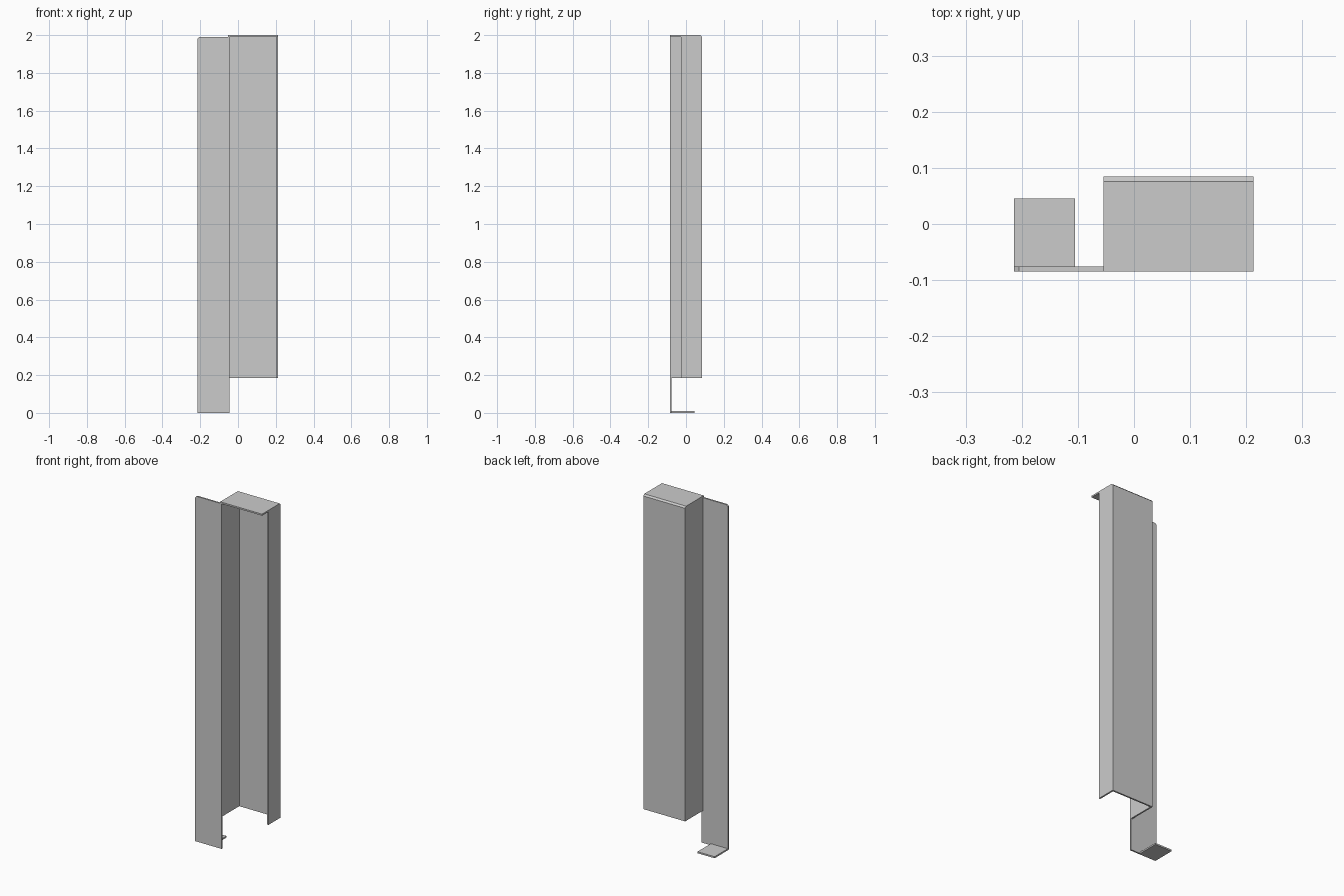
import bpy, bmesh
from mathutils import Vector

if "Cube" in bpy.data.objects:
    bpy.data.objects.remove(bpy.data.objects["Cube"])

T = 0.009                      # sheet thickness
XL, XR = -0.214, 0.213         # overall width
YF, YB = -0.085, 0.085         # overall depth
XW = -0.054                    # outer face of the left channel wall
Z0, ZT = 0.185, 2.0            # channel bottom, overall top


def extrude(name, pts, to3d, offset):
    """Extrude a flat outline into a solid plate."""
    bm = bmesh.new()
    face = bm.faces.new([bm.verts.new(to3d(a, b)) for a, b in pts])
    new = bmesh.ops.extrude_face_region(bm, geom=[face])["geom"]
    bmesh.ops.translate(bm, vec=Vector(offset),
                        verts=[v for v in new if isinstance(v, bmesh.types.BMVert)])
    bmesh.ops.recalc_face_normals(bm, faces=bm.faces)
    mesh = bpy.data.meshes.new(name)
    bm.to_mesh(mesh)
    bm.free()
    obj = bpy.data.objects.new(name, mesh)
    bpy.context.collection.objects.link(obj)
    return obj


# Folded channel: full-depth left wall, back, shorter right wall
yr = -0.026
extrude("channel",
        [(XW, YF), (XW + T, YF), (XW + T, YB - T), (XR - T, YB - T),
         (XR - T, yr), (XR, yr), (XR, YB), (XW, YB)],
        lambda x, y: (x, y, Z0), (0, 0, ZT - T - Z0))

# Front flange, with a clipped top outer corner and a leg below the channel
extrude("front_flange",
        [(XL, 0), (XW + T, 0), (XW + T, Z0), (XW, Z0), (XW, ZT - T),
         (XL + T, ZT - T), (XL, ZT - 2 * T)],
        lambda x, z: (x, YF, z), (0, T, 0))

# Top cap, with a sloped back edge at the fold
extrude("top_cap",
        [(YF, ZT - T), (YB, ZT - T), (YB - T, ZT), (YF, ZT)],
        lambda y, z: (XW, y, z), (XR - XW, 0, 0))

# Foot tab folded back from the flange
extrude("foot_tab",
        [(XL, YF + T), (-0.105, YF + T), (-0.105, 0.045), (XL, 0.045)],
        lambda x, y: (x, y, 0), (0, 0, T))
